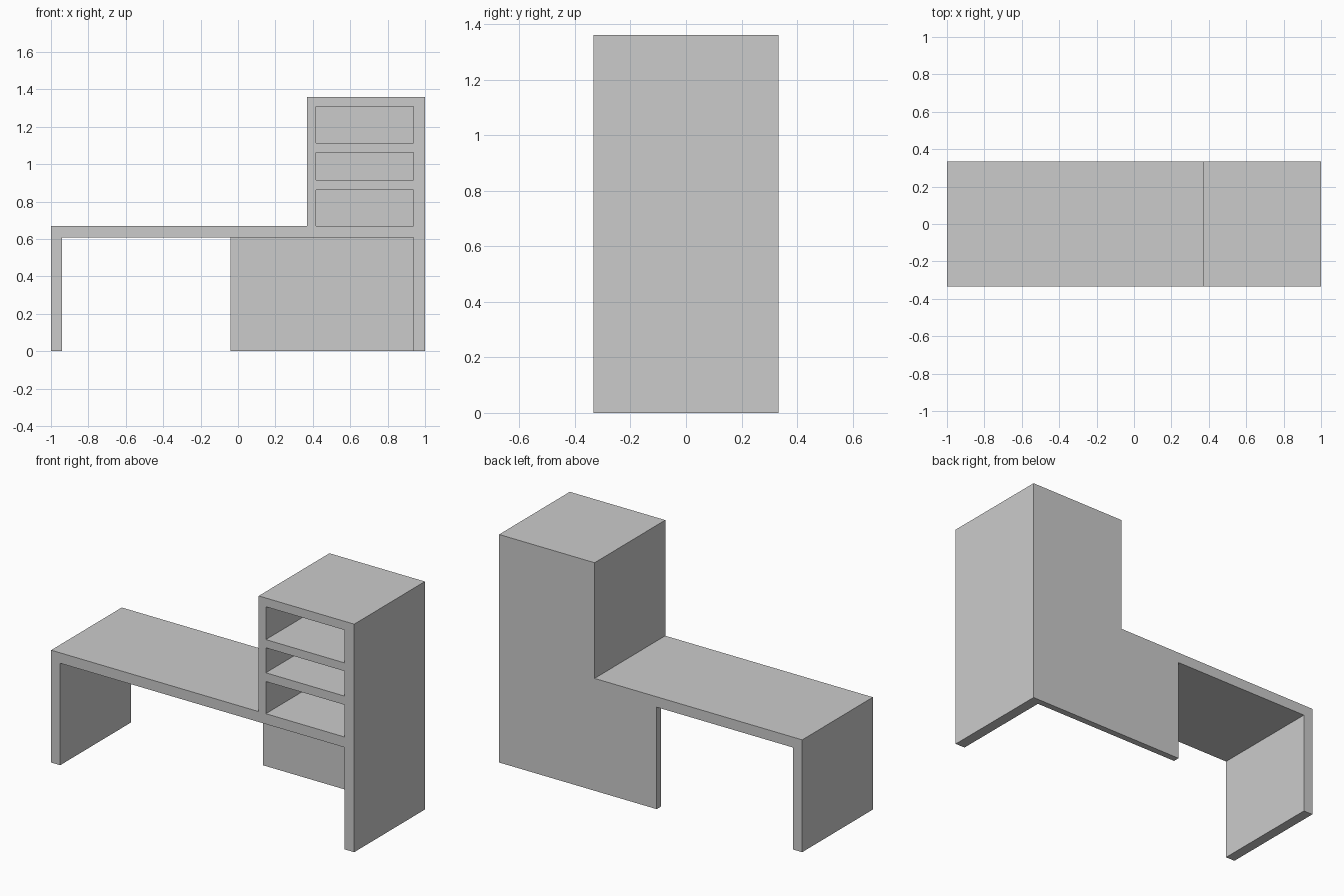
import bpy, bmesh
from mathutils import Vector

if "Cube" in bpy.data.objects:
    bpy.data.objects.remove(bpy.data.objects["Cube"])

HALF_DEPTH = 0.333
BACK = 0.295  # inner face of the back panel


def prism(name, points, sweep):
    """Solid made by sweeping a planar outline along a vector."""
    bm = bmesh.new()
    face = bm.faces.new([bm.verts.new(p) for p in points])
    ext = bmesh.ops.extrude_face_region(bm, geom=[face])["geom"]
    bmesh.ops.translate(bm, vec=Vector(sweep),
                        verts=[v for v in ext if isinstance(v, bmesh.types.BMVert)])
    bmesh.ops.recalc_face_normals(bm, faces=bm.faces[:])
    mesh = bpy.data.meshes.new(name)
    bm.to_mesh(mesh)
    bm.free()
    obj = bpy.data.objects.new(name, mesh)
    bpy.context.collection.objects.link(obj)
    return obj


def carve(body, cutter):
    """Subtract a cutter from the body, then discard it."""
    mod = body.modifiers.new(cutter.name, "BOOLEAN")
    mod.operation, mod.solver, mod.object = "DIFFERENCE", "EXACT", cutter
    cutter.hide_render = True
    bpy.context.view_layer.objects.active = body
    bpy.ops.object.modifier_apply(modifier=mod.name)
    bpy.data.objects.remove(cutter)


# Desk and shelf tower: L-shaped front silhouette through the full depth
outline = [(-1, 0), (1, 0), (1, 1.36), (0.37, 1.36), (0.37, 0.67), (-1, 0.67)]
desk = prism("desk_with_shelves", [(x, -HALF_DEPTH, z) for x, z in outline],
             (0, 2 * HALF_DEPTH, 0))

# Leg space: open through on the left, closed by a back panel on the right
plan = [(-0.94, -1), (0.937, -1), (0.937, BACK), (-0.04, BACK), (-0.04, 1), (-0.94, 1)]
carve(desk, prism("leg_space", [(x, y, -0.5) for x, y in plan], (0, 0, 1.108)))

# Three open cubbies in the tower
for low, high in [(0.67, 0.862), (0.914, 1.063), (1.112, 1.308)]:
    rect = [(0.417, low), (0.937, low), (0.937, high), (0.417, high)]
    carve(desk, prism("cubby", [(x, -1, z) for x, z in rect], (0, 1 + BACK, 0)))
